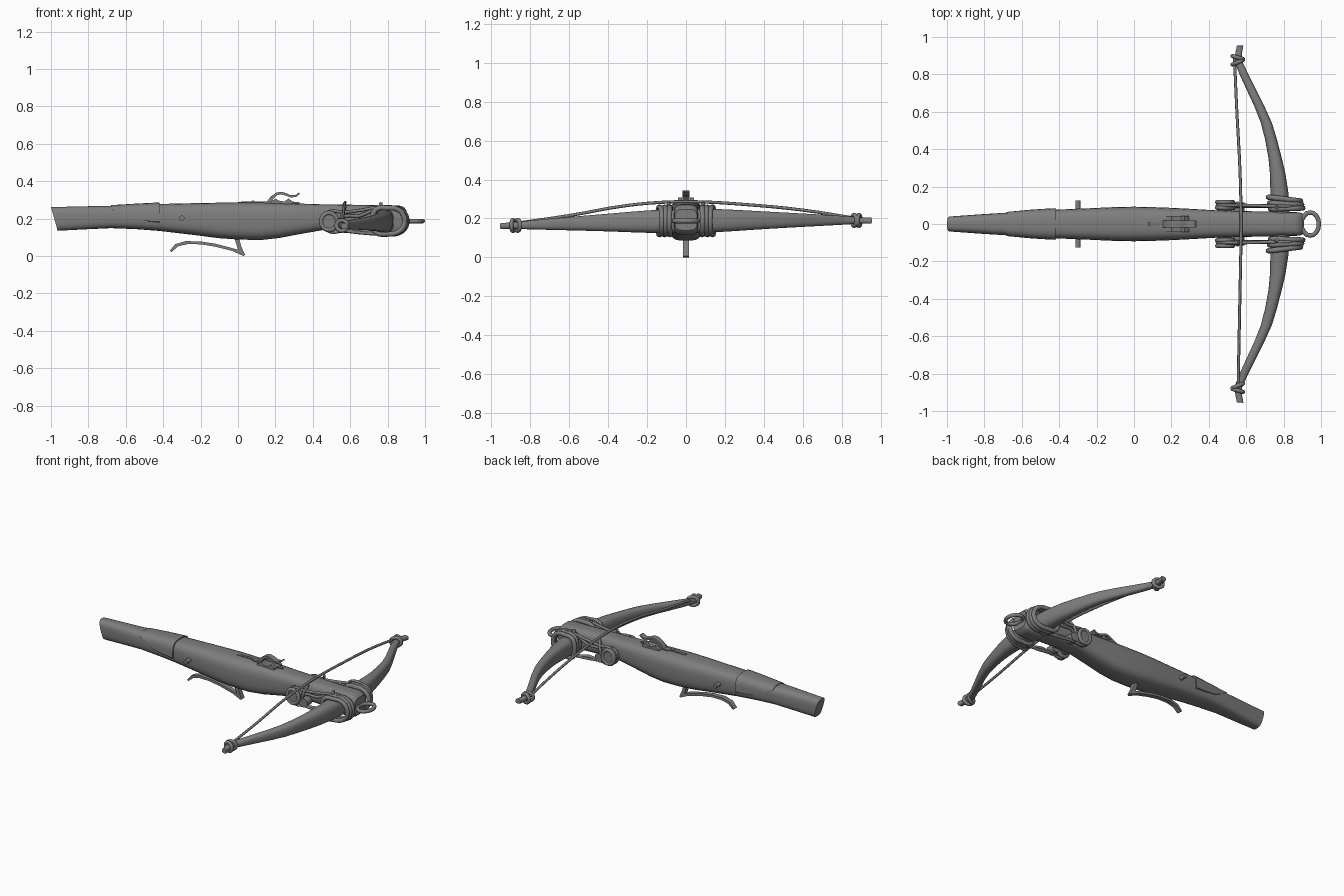
import bpy, bmesh, math
from mathutils import Vector

if "Cube" in bpy.data.objects:
    bpy.data.objects.remove(bpy.data.objects["Cube"])

mat = bpy.data.materials.new("dark_grey")
mat.diffuse_color = (0.21, 0.21, 0.21, 1)
mat.use_nodes = True
mat.node_tree.nodes["Principled BSDF"].inputs["Base Color"].default_value = mat.diffuse_color


def finish(ob, angle=35):
    ob.data.materials.clear()
    ob.data.materials.append(mat)
    bpy.ops.object.select_all(action='DESELECT')
    ob.select_set(True)
    bpy.context.view_layer.objects.active = ob
    bpy.ops.object.shade_smooth_by_angle(angle=math.radians(angle))
    return ob


def from_bmesh(name, bm, angle=35):
    bmesh.ops.recalc_face_normals(bm, faces=bm.faces)
    me = bpy.data.meshes.new(name)
    bm.to_mesh(me)
    bm.free()
    ob = bpy.data.objects.new(name, me)
    bpy.context.collection.objects.link(ob)
    return finish(ob, angle)


def loft(name, rings):
    bm = bmesh.new()
    vs = [[bm.verts.new(p) for p in r] for r in rings]
    n = len(vs[0])
    for a, b in zip(vs, vs[1:]):
        for i in range(n):
            j = (i + 1) % n
            bm.faces.new((a[i], a[j], b[j], b[i]))
    bm.faces.new(vs[0])
    bm.faces.new(vs[-1])
    return from_bmesh(name, bm)


def section(hu, hv, power, n=24):
    # rounded-rectangle cross-section
    out = []
    for i in range(n):
        t = 2 * math.pi * (i + 0.5) / n
        c, s = math.cos(t), math.sin(t)
        out.append((math.copysign(abs(c) ** (2 / power), c) * hu,
                    math.copysign(abs(s) ** (2 / power), s) * hv))
    return out


def extrude(name, pts, y0, y1):
    # xz outline pushed along y
    bm = bmesh.new()
    f = bm.faces.new([bm.verts.new((x, y0, z)) for x, z in pts])
    r = bmesh.ops.extrude_face_region(bm, geom=[f])
    bmesh.ops.translate(bm, vec=(0, y1 - y0, 0),
                        verts=[v for v in r['geom'] if isinstance(v, bmesh.types.BMVert)])
    return from_bmesh(name, bm)


def tube(name, pts, radius, closed=False, res=4):
    cu = bpy.data.curves.new(name, 'CURVE')
    cu.dimensions = '3D'
    cu.bevel_depth = radius
    cu.bevel_resolution = 2
    cu.resolution_u = res
    cu.use_fill_caps = True
    sp = cu.splines.new('BEZIER')
    sp.bezier_points.add(len(pts) - 1)
    for bp, p in zip(sp.bezier_points, pts):
        bp.co = p
        bp.handle_left_type = bp.handle_right_type = 'AUTO'
    sp.use_cyclic_u = closed
    ob = bpy.data.objects.new(name, cu)
    bpy.context.collection.objects.link(ob)
    bpy.ops.object.select_all(action='DESELECT')
    ob.select_set(True)
    bpy.context.view_layer.objects.active = ob
    bpy.ops.object.convert(target='MESH')
    return finish(bpy.context.view_layer.objects.active, 50)


def cylinder(name, x, z, r, y0, y1, n=16):
    return extrude(name, [(x + r * math.cos(2 * math.pi * i / n),
                           z + r * math.sin(2 * math.pi * i / n)) for i in range(n)], y0, y1)


# stock: x, bottom z, top z, half width, forward shift of the bottom
STOCK = [(-1, .135, .262, .04, .036), (-.84, .142, .266, .051, .01), (-.68, .149, .269, .061, 0),
         (-.55, .144, .273, .07, 0), (-.42, .134, .279, .077, 0), (-.25, .114, .283, .084, 0),
         (-.1, .095, .286, .091, 0), (0, .088, .287, .093, 0), (.12, .085, .286, .09, 0),
         (.22, .096, .284, .086, 0), (.33, .117, .281, .08, 0), (.45, .138, .277, .073, 0),
         (.6, .14, .275, .069, 0), (.8, .13, .271, .066, 0)]


def stock_ring(s, grow=0.0, cut=None):
    x, b, t, hw, sh = s
    ring = []
    for u, v in section(hw + grow, (t - b) / 2 + grow, 3.2):
        z = (t + b) / 2 + v
        if cut is not None:
            z = max(z, cut)
        ring.append((x + sh * (t - z) / (t - b), u, z))
    return ring


def stock_at(x):
    for a, b in zip(STOCK, STOCK[1:]):
        if a[0] <= x <= b[0]:
            k = (x - a[0]) / (b[0] - a[0])
            return tuple(p + (q - p) * k for p, q in zip(a, b))


loft("stock", [stock_ring(s) for s in STOCK])

# nose block at the front of the stock
loft("nose_block", [[(x, u, .193 + v) for u, v in section(hw, hz, 4)] for x, hw, hz in
                    [(.755, .062, .078), (.86, .064, .078), (.885, .062, .07), (.9, .057, .054)]])

# raised sleeve over the rear of the stock
loft("cheek_sleeve", [stock_ring(stock_at(x), g, c) for x, g, c in
                      [(-.68, .004, .255), (-.63, .005, .219), (-.57, .007, .198),
                       (-.5, .008, .188), (-.421, .008, .18)]])

# cross pin
cylinder("cross_pin", -.3, .203, .014, -.125, .125, 12)

# trigger lever
extrude("trigger_lever", [(-.02, .1), (.005, .1), (.018, .05), (.038, .006), (.03, 0), (-.03, .027),
                          (-.12, .05), (-.2, .063), (-.27, .064), (-.32, .052), (-.355, .022),
                          (-.365, .028), (-.335, .064), (-.28, .08), (-.2, .078), (-.12, .066),
                          (-.04, .045), (0, .034), (-.008, .06)], -.016, .016)

# lock parts on top
extrude("lock_strip", [(0, .28), (0, .29), (.07, .292), (.08, .299), (.09, .292),
                       (.33, .288), (.33, .275)], -.008, .008)
extrude("lock_base", [(.12, .275), (.12, .291), (.3, .291), (.3, .275)], -.02, .02)
for side, tag in ((-1, "right"), (1, "left")):
    extrude("lock_lug_" + tag, [(.17, .275), (.17, .289), (.2, .306), (.225, .294), (.25, .292),
                                (.27, .309), (.295, .288), (.295, .275)],
            side * .02, side * .042)
extrude("bolt_clip", [(.15, .285), (.175, .318), (.205, .339), (.23, .344), (.255, .338),
                      (.28, .326), (.305, .326), (.325, .339), (.333, .334), (.31, .315),
                      (.28, .314), (.25, .325), (.228, .33), (.208, .325), (.188, .306), (.175, .285)],
        -.018, .018)


# bow: |y|, x centre, half depth, half height
def bow_z(y):
    return .187 + .014 * y / .95 - .012 * (y / .95) ** 2


HALF = [(0, .785, .052, .063), (.16, .778, .049, .06), (.27, .768, .042, .054),
        (.35, .755, .036, .049), (.45, .733, .032, .043), (.54, .708, .03, .038),
        (.63, .67, .027, .033), (.7, .636, .026, .029), (.8, .588, .024, .023),
        (.87, .558, .021, .018), (.91, .56, .018, .016), (.95, .568, .017, .016)]
full = [(-y, x, a, b) for y, x, a, b in HALF[:0:-1]] + HALF
loft("bow", [[(x + u, y + (math.copysign(u * .35, y) if abs(y) > .9 else 0), bow_z(y) + v)
              for u, v in section(a, b, 2.6, 20)] for y, x, a, b in full])

# bowstring, lying over the stock
tube("bowstring", [(.537, .89, .198), (.55, .6, .243), (.566, .3, .272), (.572, .08, .285),
                   (.572, -.08, .285), (.568, -.3, .267), (.562, -.6, .215), (.557, -.86, .177)], .008)

for side, tag in ((-1, "right"), (1, "left")):
    # rope coils on the bow tips
    for k, (yy, tilt) in enumerate(((.865, .012), (.89, -.008))):
        y = side * yy
        tube(f"tip_coil_{tag}_{k + 1}",
             [(.555 + .029 * math.cos(a), y + tilt * math.cos(a), bow_z(y) + .028 * math.sin(a))
              for a in [i * math.pi / 4 for i in range(8)]], .011, True, 3)

    # rope loops round the bow beside the stock
    shape = [(.735, .15), (.75, .125), (.81, .118), (.865, .127), (.898, .16),
             (.898, .215), (.865, .25), (.81, .257), (.75, .25), (.735, .225)]
    for k, (yb, yf) in enumerate(((.08, .085), (.112, .104), (.143, .124))):
        tube(f"bow_binding_{tag}_{k + 1}",
             [(x - .006 * k, side * (yb + (yf - yb) * (x - .735) / .163), z) for x, z in shape],
             .014, True, 3)

    # long tension ropes to the rear peg
    tube("tension_rope_" + tag,
         [(x, side * y, z) for x, y, z in [(.49, .1, .238), (.56, .1, .235), (.66, .098, .246),
          (.77, .096, .262), (.86, .096, .25), (.895, .096, .19), (.86, .096, .127),
          (.77, .096, .118), (.66, .098, .124), (.56, .1, .134), (.49, .1, .131), (.445, .1, .185)]],
         .009, True)
    tube("inner_rope_" + tag,
         [(x, side * .095, z) for x, z in [(.55, .2), (.65, .215), (.76, .24), (.76, .135),
                                          (.65, .14), (.55, .15)]], .009, True)

    # vertical ties and pegs
    for k, (x0, z0, x1, z1) in enumerate(((.545, .13, .575, .272), (.74, .112, .765, .285))):
        tube(f"rope_tie_{tag}_{k + 1}",
             [(x0, side * .085, z0), ((x0 + x1) / 2 - .008, side * .112, (z0 + z1) / 2),
              (x1, side * .085, z1)], .009)
    a, b = sorted((side * .06, side * .122))
    cylinder("rear_peg_" + tag, .487, .185, .04, a, b)
    for k, y in enumerate((.087, .117)):
        tube(f"peg_coil_{tag}_{k + 1}",
             [(.487 + .042 * math.cos(t), side * y, .185 + .046 * math.sin(t))
              for t in [i * math.pi / 4 for i in range(8)]], .012, True, 3)
    a, b = sorted((side * .06, side * .115))
    cylinder("small_peg_" + tag, .56, .16, .03, a, b, 12)

# foot ring at the front
tube("front_ring", [(.942 + .046 * math.cos(t), .062 * math.sin(t), .187)
                    for t in [i * math.pi / 4 for i in range(8)]], .012, True, 2)
